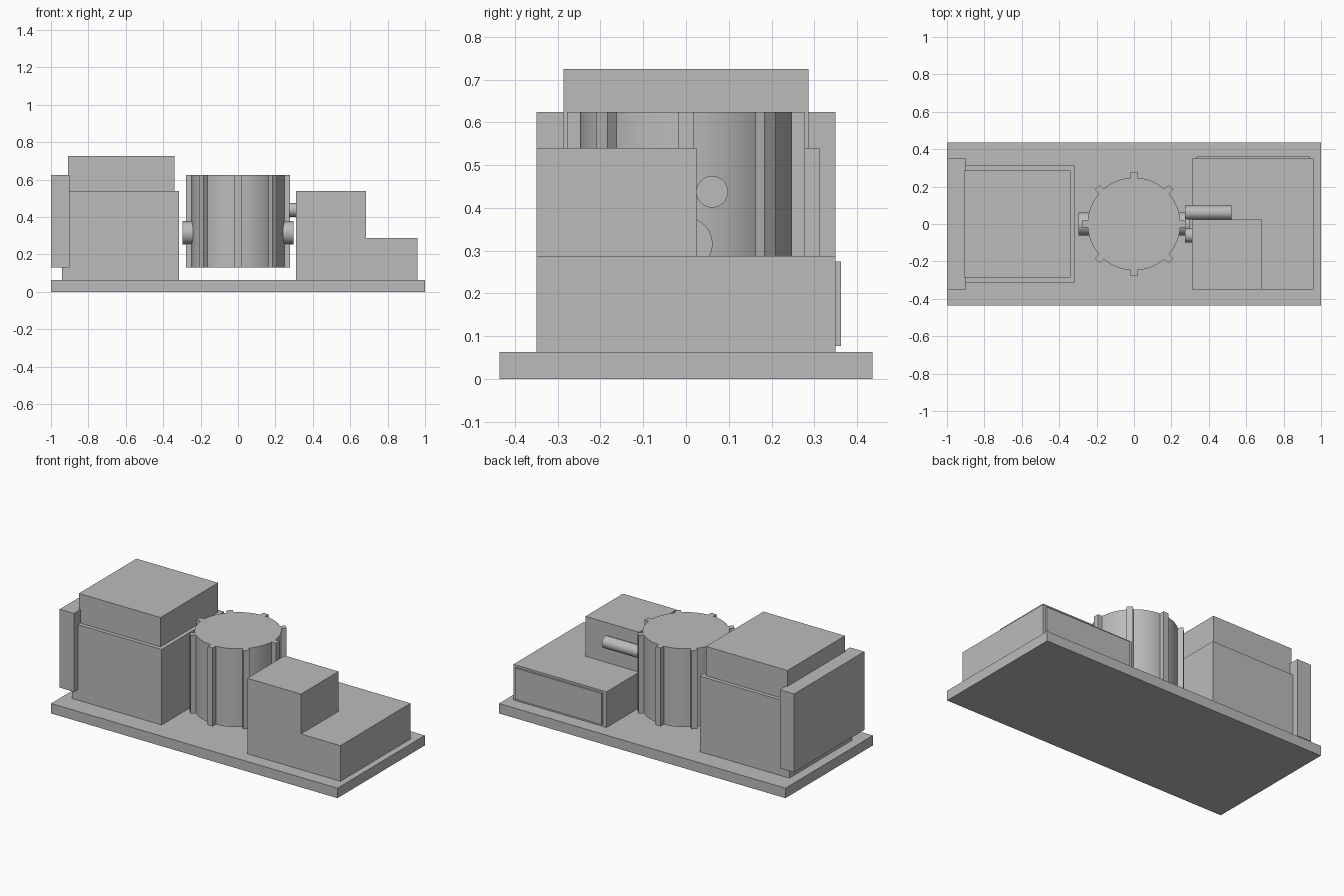
import bpy
import bmesh
import math

cube = bpy.data.objects.get("Cube")
if cube:
    bpy.data.objects.remove(cube, do_unlink=True)

grey = bpy.data.materials.new("plain grey")
grey.use_nodes = True
grey.diffuse_color = (0.5, 0.5, 0.5, 1)
grey.node_tree.nodes["Principled BSDF"].inputs["Base Color"].default_value = (0.5, 0.5, 0.5, 1)


def prism(name, points, offset):
    """Extrude a closed outline along an offset vector."""
    mesh = bpy.data.meshes.new(name)
    bm = bmesh.new()
    face = bm.faces.new([bm.verts.new(p) for p in points])
    top = bmesh.ops.extrude_face_region(bm, geom=[face])["geom"]
    bmesh.ops.translate(bm, vec=offset, verts=[v for v in top if isinstance(v, bmesh.types.BMVert)])
    bmesh.ops.recalc_face_normals(bm, faces=bm.faces)
    bm.to_mesh(mesh)
    bm.free()
    mesh.materials.append(grey)
    obj = bpy.data.objects.new(name, mesh)
    bpy.context.collection.objects.link(obj)
    return obj


def box(name, x, y, z):
    outline = [(x[0], y[0], z[0]), (x[1], y[0], z[0]), (x[1], y[1], z[0]), (x[0], y[1], z[0])]
    return prism(name, outline, (0, 0, z[1] - z[0]))


def smooth(obj):
    bpy.ops.object.select_all(action="DESELECT")
    obj.select_set(True)
    bpy.context.view_layer.objects.active = obj
    bpy.ops.object.shade_smooth_by_angle(angle=math.radians(30))


def rod(name, x, y, z, radius, sides=48):
    """Round bar lying along x."""
    turns = [2 * math.pi * i / sides for i in range(sides)]
    outline = [(x[0], y + radius * math.cos(a), z + radius * math.sin(a)) for a in turns]
    smooth(prism(name, outline, (x[1] - x[0], 0, 0)))


# Base plate
box("base_plate", (-1, 1), (-0.436, 0.436), (0, 0.063))

# Tall housing with its cap and end panel
box("tall_housing", (-0.94, -0.315), (-0.312, 0.312), (0.063, 0.54))
box("housing_cap", (-0.91, -0.34), (-0.287, 0.287), (0.54, 0.725))
box("end_panel", (-1, -0.9), (-0.35, 0.35), (0.13, 0.625))

# Stepped housing: low block, raised corner block and rear cover
box("low_housing", (0.31, 0.96), (-0.35, 0.35), (0.063, 0.288))
box("raised_housing", (0.31, 0.685), (-0.35, 0.024), (0.288, 0.54))
box("rear_cover", (0.335, 0.94), (0.35, 0.362), (0.077, 0.275))

# Ribbed drum, raised above the base
radius, rib_radius, half_rib = 0.248, 0.279, 0.018
ribs, steps = 8, 14
spread = math.asin(half_rib / radius)
rib_spread = math.asin(half_rib / rib_radius)
outline = []
for i in range(ribs):
    centre = 2 * math.pi * i / ribs
    gap = 2 * math.pi / ribs - 2 * spread
    polar = [(rib_radius, centre - rib_spread), (rib_radius, centre + rib_spread)]
    polar += [(radius, centre + spread + gap * k / steps) for k in range(steps + 1)]
    outline += [(r * math.cos(a), r * math.sin(a), 0.13) for r, a in polar]
smooth(prism("ribbed_drum", outline, (0, 0, 0.495)))

# Drum pivots on both sides
for side, sign in (("left", 1), ("right", -1)):
    rod(side + "_pivot", (0.2 * sign, 0.297 * sign), 0, 0.316, 0.062)

# Pair of connecting rods into the stepped housing
for place, sign in (("rear", 1), ("front", -1)):
    rod(place + "_connecting_rod", (0.272, 0.52), 0.061 * sign, 0.438, 0.037)
